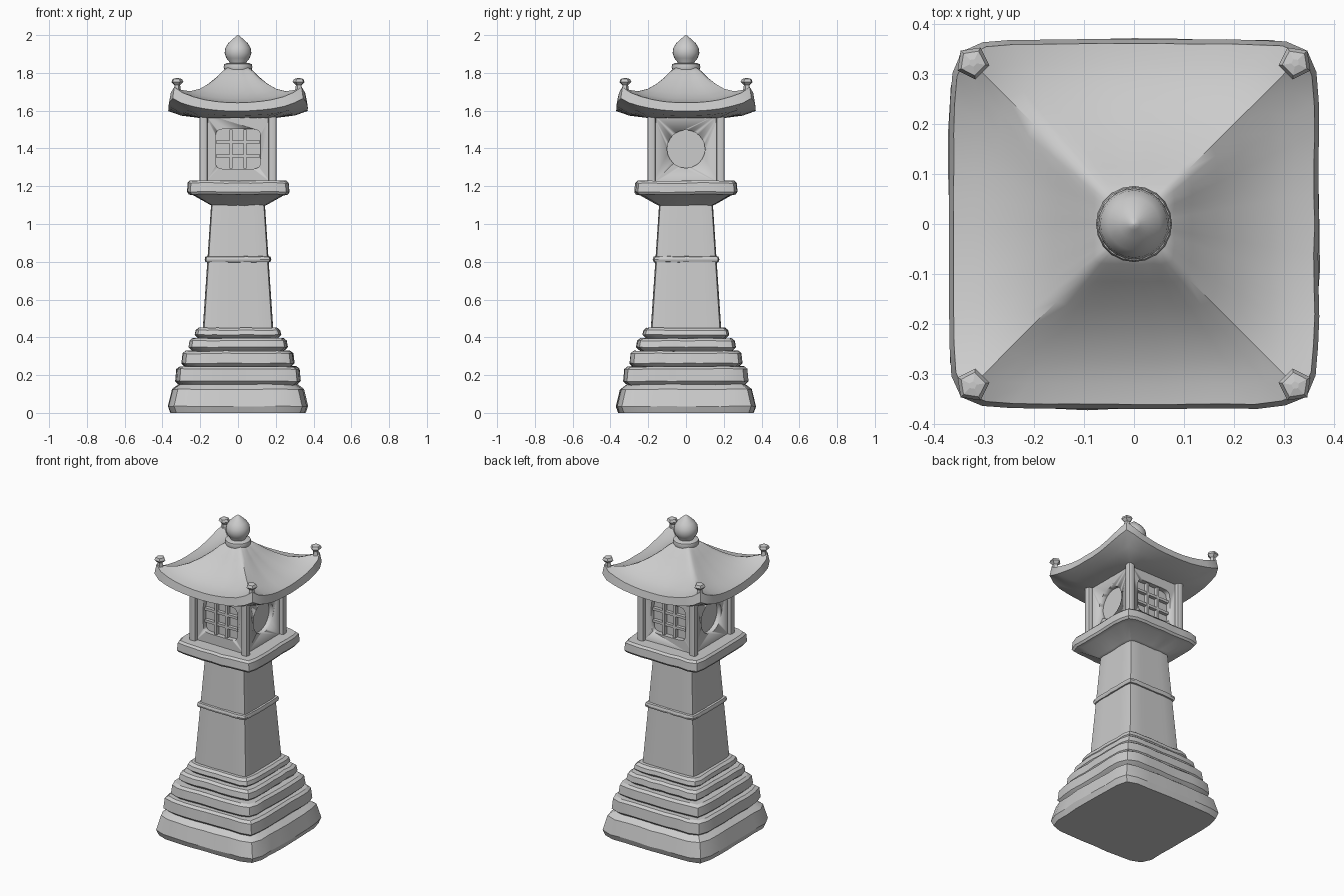
import bpy, bmesh, math, random

if "Cube" in bpy.data.objects:
    bpy.data.objects.remove(bpy.data.objects["Cube"])
random.seed(4)


def finish(name, bm, angle=30):
    bmesh.ops.recalc_face_normals(bm, faces=bm.faces)
    me = bpy.data.meshes.new(name)
    bm.to_mesh(me)
    bm.free()
    ob = bpy.data.objects.new(name, me)
    bpy.context.collection.objects.link(ob)
    bpy.ops.object.select_all(action='DESELECT')
    ob.select_set(True)
    bpy.context.view_layer.objects.active = ob
    if angle:
        bpy.ops.object.shade_smooth_by_angle(angle=math.radians(angle))
    return ob


def bridge(name, loops, angle=30):
    """Skin a stack of point loops and cap both ends."""
    bm = bmesh.new()
    rows = [[bm.verts.new(p) for p in loop] for loop in loops]
    for a, b in zip(rows, rows[1:]):
        for i in range(len(a)):
            j = (i + 1) % len(a)
            bm.faces.new((a[i], a[j], b[j], b[i]))
    bm.faces.new(rows[0][::-1])
    bm.faces.new(rows[-1])
    return finish(name, bm, angle)


def square_loft(name, rings, cut=0.05, wear=0.0, n=8, angle=30):
    """rings: (half width, z mid-side, z corner); cut pulls the corners in."""
    jit = [(random.uniform(-1, 1), random.uniform(-1, 1)) for _ in range(4 * n)]
    loops = []
    for ring in rings:
        h, zm = ring[:2]
        zc = ring[2] if len(ring) > 2 else zm
        loop = []
        for k in range(4):
            c, s = round(math.cos(k * math.pi / 2)), round(math.sin(k * math.pi / 2))
            for i in range(n):
                t = -1 + 2 * i / n
                jr, jz = jit[k * n + i]
                f = h * (1 - cut * abs(t) ** 8) + wear * jr
                x, y = f, f * t
                z = zm + (zc - zm) * abs(t) ** 2.3
                if z > 0:
                    z += wear * jz * 0.7
                loop.append((c * x - s * y, s * x + c * y, z))
        loops.append(loop)
    return bridge(name, loops, angle)


def lathe(name, profile, seg, x=0, y=0, turn=0, angle=40):
    return bridge(name, [[(x + r * math.cos(turn + 2 * math.pi * i / seg),
                           y + r * math.sin(turn + 2 * math.pi * i / seg), z)
                          for i in range(seg)] for r, z in profile], angle)


def prism(name, pts, turn, d0, d1, z0):
    """Extrude an outline (u, z) between distances d0 and d1 from the axis."""
    c, s = math.cos(turn), math.sin(turn)
    return bridge(name, [[(c * u + s * d, s * u - c * d, z0 + z) for u, z in pts]
                         for d in (d0, d1)])


def rounded(w, h, power, seg=40):
    out = []
    for i in range(seg):
        a = 2 * math.pi * (i + 0.5) / seg
        c, s = math.cos(a), math.sin(a)
        out.append((math.copysign(w * abs(c) ** (2 / power), c),
                    math.copysign(h * abs(s) ** (2 / power), s)))
    return out


def rect(u0, u1, z0, z1):
    return [(u0, z0), (u1, z0), (u1, z1), (u0, z1)]


# Stepped base
square_loft("foot_stone", [(0.355, 0), (0.368, 0.035), (0.346, 0.125), (0.31, 0.152)], 0.07, 0.004)
for i, (h, z0, z1) in enumerate([(0.33, 0.155, 0.245), (0.297, 0.25, 0.328),
                                 (0.262, 0.335, 0.395), (0.228, 0.4, 0.45)]):
    b = 0.013
    square_loft(f"base_step_{i + 1}", [(h - 0.04, z0 - 0.02), (h - b, z0), (h, z0 + b),
                                       (h - 0.006, z1 - b), (h - 0.022, z1)], 0.06, 0.003)

# Tapered shaft and its band
square_loft("shaft", [(0.187, 0.44), (0.162, 0.81), (0.142, 1.11)], 0.04)
square_loft("shaft_band", [(0.155, 0.797), (0.171, 0.799), (0.175, 0.812), (0.171, 0.826),
                           (0.155, 0.83)], 0.04, 0.002)

# Platform under the light chamber
square_loft("platform", [(0.14, 1.098), (0.155, 1.105), (0.24, 1.153), (0.262, 1.157), (0.271, 1.17),
                         (0.267, 1.217), (0.255, 1.229)], 0.06, 0.003)

# Light chamber with recessed windows
wall = 0.178
chamber = prism("light_chamber", rect(-wall, wall, 1.215, 1.585), 0, -wall, wall, 0)
cutters = []
for k in range(4):
    shape = rounded(0.1, 0.1, 2) if k % 2 else rounded(0.12, 0.106, 7)
    cutters.append(prism("window_cutter", shape, k * math.pi / 2, 0.148, 0.25, 1.397))
for cutter in cutters:
    m = chamber.modifiers.new("window", 'BOOLEAN')
    m.operation = 'DIFFERENCE'
    m.object = cutter
    bpy.context.view_layer.objects.active = chamber
    bpy.ops.object.modifier_apply(modifier=m.name)
    bpy.data.objects.remove(cutter)

# Lattice bars on front and back windows
for turn in (0, math.pi):
    for o in (-0.038, 0.038):
        prism("lattice_upright", rect(o - 0.008, o + 0.008, -0.104, 0.104), turn, 0.14, 0.171, 1.397)
        prism("lattice_rail", rect(-0.117, 0.117, o - 0.008, o + 0.008), turn, 0.14, 0.169, 1.397)

# Corner posts
for sx in (-1, 1):
    for sy in (-1, 1):
        p = square_loft("corner_post", [(0.021, 1.215), (0.022, 1.59)], 0.15, n=4)
        p.location = (sx * 0.182, sy * 0.182, 0)

# Curved roof with upswept corners
square_loft("roof", [(0.15, 1.562), (0.205, 1.562), (0.30, 1.574, 1.605), (0.369, 1.598, 1.665),
                     (0.36, 1.642, 1.724), (0.32, 1.647, 1.709), (0.27, 1.663, 1.702),
                     (0.215, 1.692, 1.715), (0.165, 1.728, 1.742), (0.115, 1.773, 1.778),
                     (0.08, 1.81), (0.055, 1.828)], 0.065, 0.0012, n=12, angle=45)

# Corner ornaments
for sx in (-1, 1):
    for sy in (-1, 1):
        lathe("roof_corner_knob", [(0.02, 1.70), (0.016, 1.735), (0.034, 1.752), (0.026, 1.768),
                                   (0.008, 1.772)], 5, sx * 0.322, sy * 0.322,
              math.atan2(sy, sx), angle=0)

# Finial
lathe("finial_ring", [(0.06, 1.812), (0.073, 1.818), (0.076, 1.832), (0.073, 1.846), (0.058, 1.852)], 20)
lathe("finial_jewel", [(0.043, 1.84), (0.045, 1.857), (0.062, 1.878), (0.071, 1.905), (0.067, 1.932),
                       (0.052, 1.957), (0.03, 1.977), (0.012, 1.993), (0.002, 2.0)], 24)
